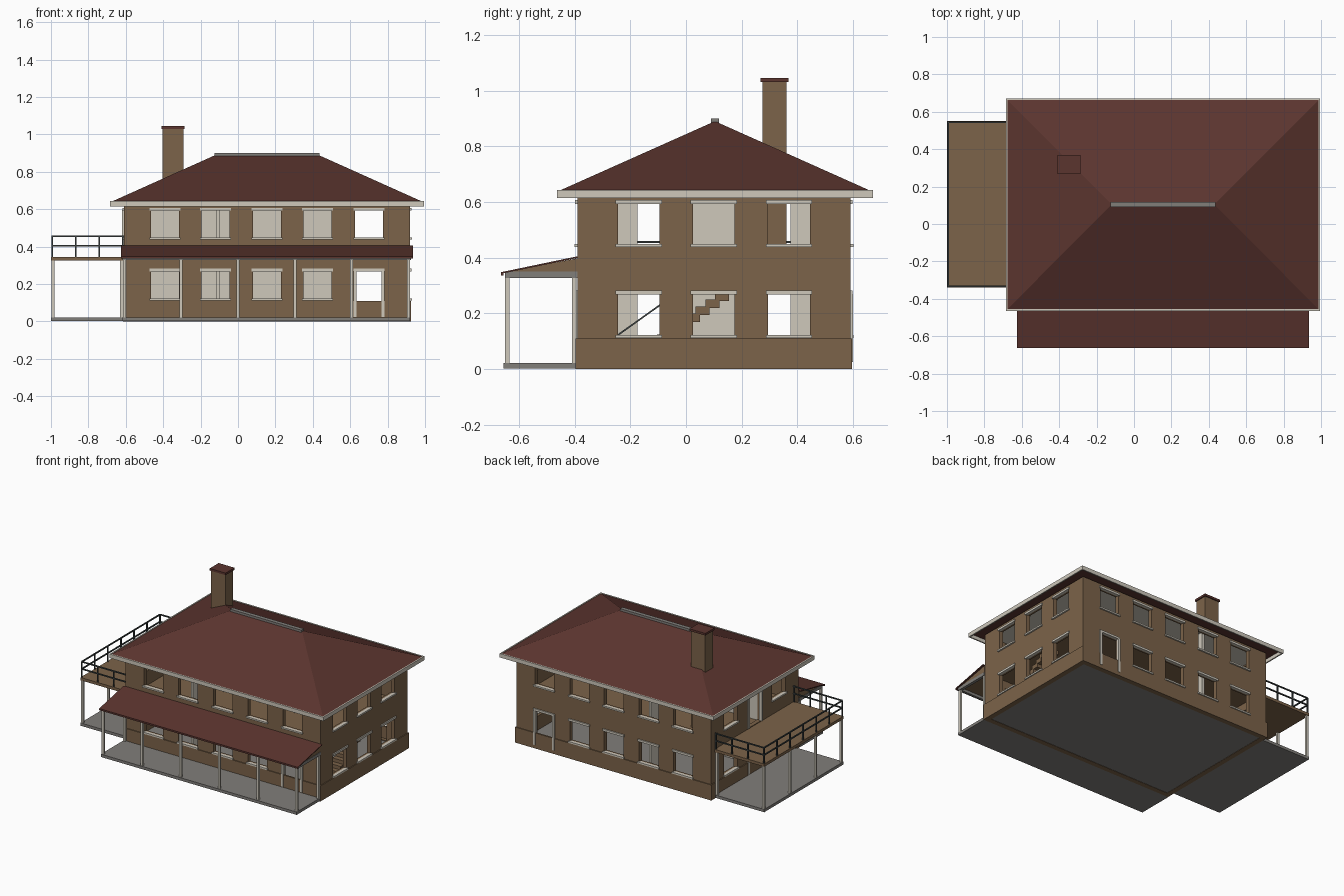
import bpy, bmesh
from mathutils import Vector

cube = bpy.data.objects.get("Cube")
if cube:
    bpy.data.objects.remove(cube, do_unlink=True)


def material(name, rgb):
    m = bpy.data.materials.new(name)
    m.use_nodes = True
    m.diffuse_color = (*rgb, 1)
    bsdf = next(n for n in m.node_tree.nodes if n.type == 'BSDF_PRINCIPLED')
    bsdf.inputs["Base Color"].default_value = (*rgb, 1)
    return m


BROWN = material("brown stucco", (0.20, 0.125, 0.067))
MAROON = material("maroon roofing", (0.105, 0.035, 0.028))
CREAM = material("cream trim", (0.62, 0.58, 0.50))
GREY = material("grey concrete", (0.22, 0.21, 0.195))
DARK = material("dark metal", (0.045, 0.055, 0.055))


def finish(name, bm, mat):
    bmesh.ops.recalc_face_normals(bm, faces=bm.faces)
    mesh = bpy.data.meshes.new(name)
    bm.to_mesh(mesh)
    bm.free()
    mesh.materials.append(mat)
    ob = bpy.data.objects.new(name, mesh)
    bpy.context.collection.objects.link(ob)
    return ob


def boxes(name, spans, mat):
    """One object from boxes, each given as x0, x1, y0, y1, z0, z1."""
    bm = bmesh.new()
    for x0, x1, y0, y1, z0, z1 in spans:
        verts = bmesh.ops.create_cube(bm, size=1)["verts"]
        for v in verts:
            v.co = Vector((x1 if v.co.x > 0 else x0, y1 if v.co.y > 0 else y0,
                           z1 if v.co.z > 0 else z0))
    return finish(name, bm, mat)


def ring(name, x0, x1, y0, y1, z0, z1, t, mat):
    """Hollow rectangular frame with wall thickness t."""
    bm = bmesh.new()
    loops = []
    for d, z in ((0, z0), (0, z1), (t, z1), (t, z0)):
        loops.append([bm.verts.new(c) for c in (
            (x0 + d, y0 + d, z), (x1 - d, y0 + d, z),
            (x1 - d, y1 - d, z), (x0 + d, y1 - d, z))])
    for a, b in zip(loops, loops[1:] + loops[:1]):
        for i in range(4):
            j = (i + 1) % 4
            bm.faces.new((a[i], a[j], b[j], b[i]))
    return finish(name, bm, mat)


def extrude_x(name, profile, x0, x1, mat):
    """Side profile of (y, z) points pulled along x."""
    bm = bmesh.new()
    face = bm.faces.new([bm.verts.new((x0, y, z)) for y, z in profile])
    out = bmesh.ops.extrude_face_region(bm, geom=[face])["geom"]
    moved = [v for v in out if isinstance(v, bmesh.types.BMVert)]
    bmesh.ops.translate(bm, verts=moved, vec=(x1 - x0, 0, 0))
    return finish(name, bm, mat)


# House extents
L, R, F, B = -0.61, 0.92, -0.39, 0.59
TOP = 0.625
HALF = 0.075
xs = (-0.39, -0.12, 0.155, 0.425, 0.70)
ys = (-0.17, 0.10, 0.37)
storeys = ((0.12, 0.27), (0.447, 0.595))

# Openings: axis along the wall, wall plane, outward sign, centre, bottom, top, is door
openings = []
for floor, (lo, hi) in enumerate(storeys):
    for plane, sign in ((F, -1), (B, 1)):
        for c in xs:
            door = floor == 0 and c == xs[-1]
            openings.append(("x", plane, sign, c, 0.025 if door else lo, hi, door))
    for plane, sign in ((L, -1), (R, 1)):
        for c in ys:
            door = sign < 0 and c == ys[1]
            bottom = (0.025, 0.35)[floor] if door else lo
            openings.append(("y", plane, sign, c, bottom, hi, door))

# Walls with windows and doors cut out
walls = ring("walls", L, R, F, B, 0.0, TOP, 0.03, BROWN)


def on_wall(axis, plane, sign, a0, a1, inner, outer, z0, z1):
    p = sorted((plane + sign * inner, plane + sign * outer))
    return (a0, a1, *p, z0, z1) if axis == "x" else (*p, a0, a1, z0, z1)


cuts, trim = [], []
for axis, plane, sign, c, lo, hi, door in openings:
    a, b = c - HALF, c + HALF
    cuts.append(on_wall(axis, plane, sign, a, b, -0.05, 0.02, lo, hi))
    trim.append(on_wall(axis, plane, sign, a - 0.008, b + 0.008, -0.012, 0.008, hi - 0.003, hi + 0.012))
    if door:
        for e in (a, b):
            trim.append(on_wall(axis, plane, sign, e - 0.008, e + 0.008, -0.012, 0.009, lo, hi))
    else:
        trim.append(on_wall(axis, plane, sign, a - 0.008, b + 0.008, -0.012, 0.011, lo - 0.008, lo + 0.003))

cutter = boxes("opening_cutter", cuts, BROWN)
cutter.hide_render = True
mod = walls.modifiers.new("openings", 'BOOLEAN')
mod.operation = 'DIFFERENCE'
mod.solver = 'EXACT'
mod.object = cutter
bpy.context.view_layer.objects.active = walls
bpy.ops.object.modifier_apply(modifier=mod.name)
bpy.data.objects.remove(cutter, do_unlink=True)
boxes("window_and_door_trim", trim, CREAM)

# Plinth and ground slabs
ring("plinth", L - 0.006, R + 0.006, F - 0.006, B + 0.006, 0.0, 0.11, 0.012, BROWN)
boxes("ground_slabs", [
    (L + 0.03, R - 0.03, F + 0.03, B - 0.03, 0.002, 0.02),
    (L - 0.01, R, -0.655, F - 0.006, 0.002, 0.022),
    (-1.0, L - 0.006, -0.34, 0.55, 0.002, 0.022)], GREY)

# Interior floor, ceiling and partitions
inside = (L + 0.03, R - 0.03, F + 0.03, B - 0.03)
boxes("upper_floor", [(*inside, 0.325, 0.345)], BROWN)
boxes("ceiling", [(*inside, 0.605, 0.62)], CREAM)
partitions = []
for z0, z1 in ((0.02, 0.325), (0.345, 0.605)):
    partitions += [(L + 0.03, 0.59, 0.01, 0.028, z0, z1),
                   (-0.118, -0.10, F + 0.03, -0.175, z0, z1),
                   (-0.118, -0.10, 0.375, B - 0.03, z0, z1),
                   (0.572, 0.59, 0.028, 0.18, z0, z1)]
boxes("partitions", partitions, CREAM)

# Staircase with sloping handrail
steps = 11
boxes("stairs", [(0.79, 0.88, -0.21 + i * 0.035, -0.16 + i * 0.035,
                  0.02 + i * 0.025, 0.05 + i * 0.025) for i in range(steps)], BROWN)
extrude_x("stair_handrail", [(-0.25, 0.115), (-0.25, 0.122), (0.0, 0.30), (0.0, 0.293)],
          0.785, 0.79, DARK)

# Hipped main roof, fascia and ridge vent
bm = bmesh.new()
base = [bm.verts.new(p) for p in ((-0.677, -0.456, 0.64), (0.987, -0.456, 0.64),
                                  (0.987, 0.663, 0.64), (-0.677, 0.663, 0.64))]
r0, r1 = bm.verts.new((-0.12, 0.104, 0.89)), bm.verts.new((0.43, 0.104, 0.89))
for f in ((base[0], base[1], r1, r0), (base[1], base[2], r1),
          (base[2], base[3], r0, r1), (base[3], base[0], r0), base):
    bm.faces.new(f)
finish("main_roof", bm, MAROON)
ring("fascia", -0.685, 0.995, -0.464, 0.671, 0.615, 0.643, 0.009, CREAM)
boxes("ridge_vent", [(-0.125, 0.435, 0.09, 0.118, 0.88, 0.9)], GREY)

# Chimney
boxes("chimney", [(-0.403, -0.292, 0.275, 0.36, 0.345, 1.032)], BROWN)
boxes("chimney_cap", [(-0.41, -0.285, 0.268, 0.368, 1.03, 1.045)], MAROON)

# Front porch: beam, wedge, roof sheet and posts
boxes("porch_beam", [(L - 0.008, R + 0.005, -0.65, -0.634, 0.328, 0.35),
                     (L - 0.008, L + 0.012, -0.65, F, 0.328, 0.35),
                     (R - 0.015, R + 0.005, -0.65, F, 0.328, 0.35)], GREY)
extrude_x("porch_gable", [(-0.648, 0.347), (F, 0.347), (F, 0.398)], L - 0.005, R + 0.002, BROWN)
extrude_x("porch_roof", [(-0.664, 0.336), (-0.664, 0.348), (F, 0.405), (F, 0.399),
                         (-0.656, 0.344), (-0.656, 0.336)], -0.626, 0.935, MAROON)


def post(x, y):
    return (x - 0.008, x + 0.008, y - 0.008, y + 0.008, 0.02, 0.33)


boxes("porch_posts", [post(-0.608 + i * 0.304, -0.642) for i in range(6)]
      + [post(x, -0.402) for x in (-0.608, 0.912)], CREAM)

# Side deck on posts
boxes("deck", [(-1.0, L, -0.34, 0.55, 0.325, 0.345)], BROWN)
deck_ys = [-0.33 + i * 0.29 for i in range(4)]
boxes("deck_posts", [post(-0.99, y) for y in deck_ys]
      + [post(L - 0.014, y) for y in (deck_ys[0], deck_ys[-1])], CREAM)

# Deck railing on three sides
W = 0.004
x_out, y_lo, y_hi = -0.994, -0.334, 0.544
rails = []
for z in (0.405, 0.456):
    rails.append((x_out - W, x_out + W, y_lo, y_hi, z - W, z + W))
    rails += [(x_out, L, y - W, y + W, z - W, z + W) for y in (y_lo, y_hi)]
spots = [(x_out + i * 0.126, y) for i in range(4) for y in (y_lo, y_hi)]
spots += [(x_out, y_lo + i * (y_hi - y_lo) / 6) for i in range(1, 6)]
rails += [(x - W, x + W, y - W, y + W, 0.345, 0.456) for x, y in spots]
boxes("deck_railing", rails, DARK)
